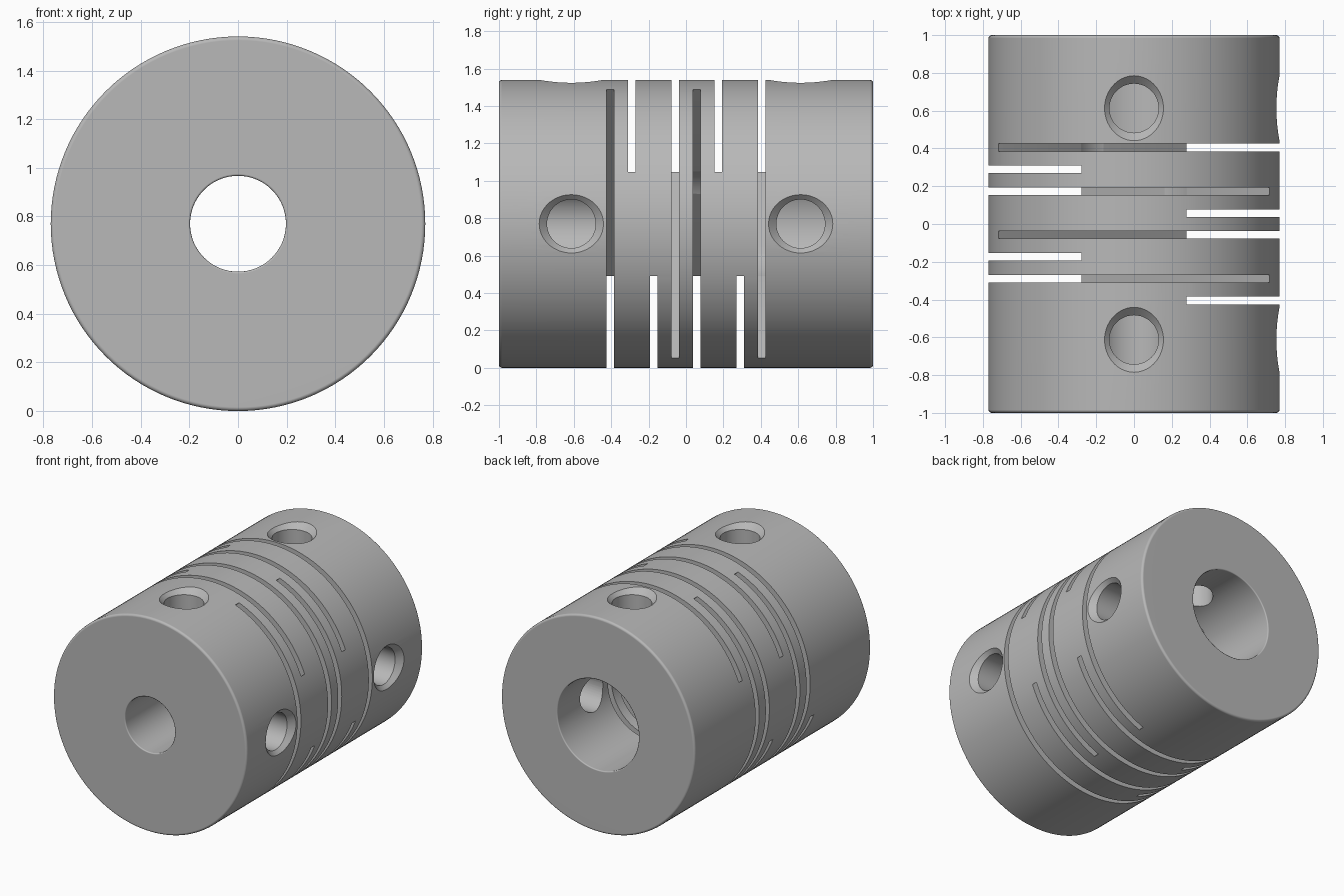
import bpy, bmesh, math
from mathutils import Matrix, Vector

cube = bpy.data.objects.get("Cube")
if cube:
    bpy.data.objects.remove(cube, do_unlink=True)

R = 0.77             # body radius and height of its axis
FRONT_BORE = 0.197
BACK_BORE = 0.323
FILLET = 0.016

steel = bpy.data.materials.new("satin_grey")
steel.use_nodes = True
grey = (0.48, 0.48, 0.48, 1)
steel.diffuse_color = grey
steel.node_tree.nodes["Principled BSDF"].inputs["Base Color"].default_value = grey


def lathe(name, profile, matrix, segments, closed):
    """Spin (radius, height) points about local z, then place the result."""
    bm = bmesh.new()
    rings = []
    for r, h in profile:
        if r == 0:
            rings.append([bm.verts.new((0, 0, h))] * segments)
        else:
            rings.append([bm.verts.new((r * math.cos(a), r * math.sin(a), h))
                          for a in (math.tau * i / segments for i in range(segments))])
    pairs = list(zip(rings, rings[1:]))
    if closed:
        pairs.append((rings[-1], rings[0]))
    for lo, hi in pairs:
        for i in range(segments):
            j = (i + 1) % segments
            corners = list(dict.fromkeys((lo[i], lo[j], hi[j], hi[i])))
            bm.faces.new(corners)
    bmesh.ops.recalc_face_normals(bm, faces=bm.faces)
    bm.transform(matrix)
    return finish(name, bm)


def finish(name, bm):
    mesh = bpy.data.meshes.new(name)
    bm.to_mesh(mesh)
    bm.free()
    mesh.materials.append(steel)
    obj = bpy.data.objects.new(name, mesh)
    bpy.context.scene.collection.objects.link(obj)
    return obj


def rounded(r, h, dr, dh, size, steps=4):
    """Quarter-round from the (r, h) corner, turning from the bore/wall to the end face."""
    cr, ch = r + dr * size, h + dh * size
    return [(cr - dr * size * math.cos(a), ch - dh * size * math.sin(a))
            for a in (math.pi / 2 * i / steps for i in range(steps + 1))]


centre = Matrix.Translation((0, 0, R))
along_y = centre @ Matrix.Rotation(-math.pi / 2, 4, "X")   # local z -> +y

# Body: stepped bore, rounded rims
profile = (rounded(FRONT_BORE, -1, 1, 1, 0.008)
           + rounded(R, -1, -1, 1, FILLET)[::-1]
           + rounded(R, 1, -1, -1, FILLET)
           + rounded(BACK_BORE, 1, 1, -1, 0.008)[::-1]
           + [(BACK_BORE, 0), (FRONT_BORE, 0)])
body = lathe("coupling_body", profile, along_y, 128, True)

cutters = []

# Flexure slots: diagonal saw cuts reaching past the axis, alternating direction
SLOT_DEPTH = 0.311
directions = [(1, -1), (-1, 1), (-1, -1), (1, 1)] * 2
for i, (dx, dz) in enumerate(directions):
    y = -0.405 + 0.81 * i / 7
    n = Vector((dx, 0, dz)).normalized()
    bm = bmesh.new()
    bmesh.ops.create_cube(bm, size=1)
    bm.transform(Matrix.Translation(n * (1 - SLOT_DEPTH) + Vector((0, y, R)))
                 @ Matrix.Rotation(math.atan2(-dz, dx), 4, "Y")
                 @ Matrix.Diagonal((2, 0.04, 2, 1)))
    cutters.append(finish("slot_cutter", bm))

# Countersunk screw holes on the top and the left side, at each end
hole = [(0, 0.04), (0.13, 0.04), (0.13, 0.728), (0.202, 0.8), (0.202, 0.9), (0, 0.9)]
for y in (-0.613, 0.613):
    for turn in (0, math.pi / 2):
        place = Matrix.Translation((0, y, R)) @ Matrix.Rotation(turn, 4, "Y")
        cutters.append(lathe("screw_hole_cutter", hole, place, 48, False))

for cutter in cutters:
    mod = body.modifiers.new("cut", "BOOLEAN")
    mod.operation = "DIFFERENCE"
    mod.solver = "EXACT"
    mod.object = cutter
    cutter.hide_render = True

# Bake the cuts and drop the cutters
bpy.context.view_layer.update()
graph = bpy.context.evaluated_depsgraph_get()
cut_mesh = bpy.data.meshes.new_from_object(body.evaluated_get(graph))
body.modifiers.clear()
body.data = cut_mesh
for cutter in cutters:
    bpy.data.objects.remove(cutter, do_unlink=True)

# Smooth round walls, crisp slot edges
bpy.ops.object.select_all(action="DESELECT")
body.select_set(True)
bpy.context.view_layer.objects.active = body
bpy.ops.object.shade_smooth_by_angle(angle=math.radians(30))
weighted = body.modifiers.new("weighted_normals", "WEIGHTED_NORMAL")
weighted.keep_sharp = True
